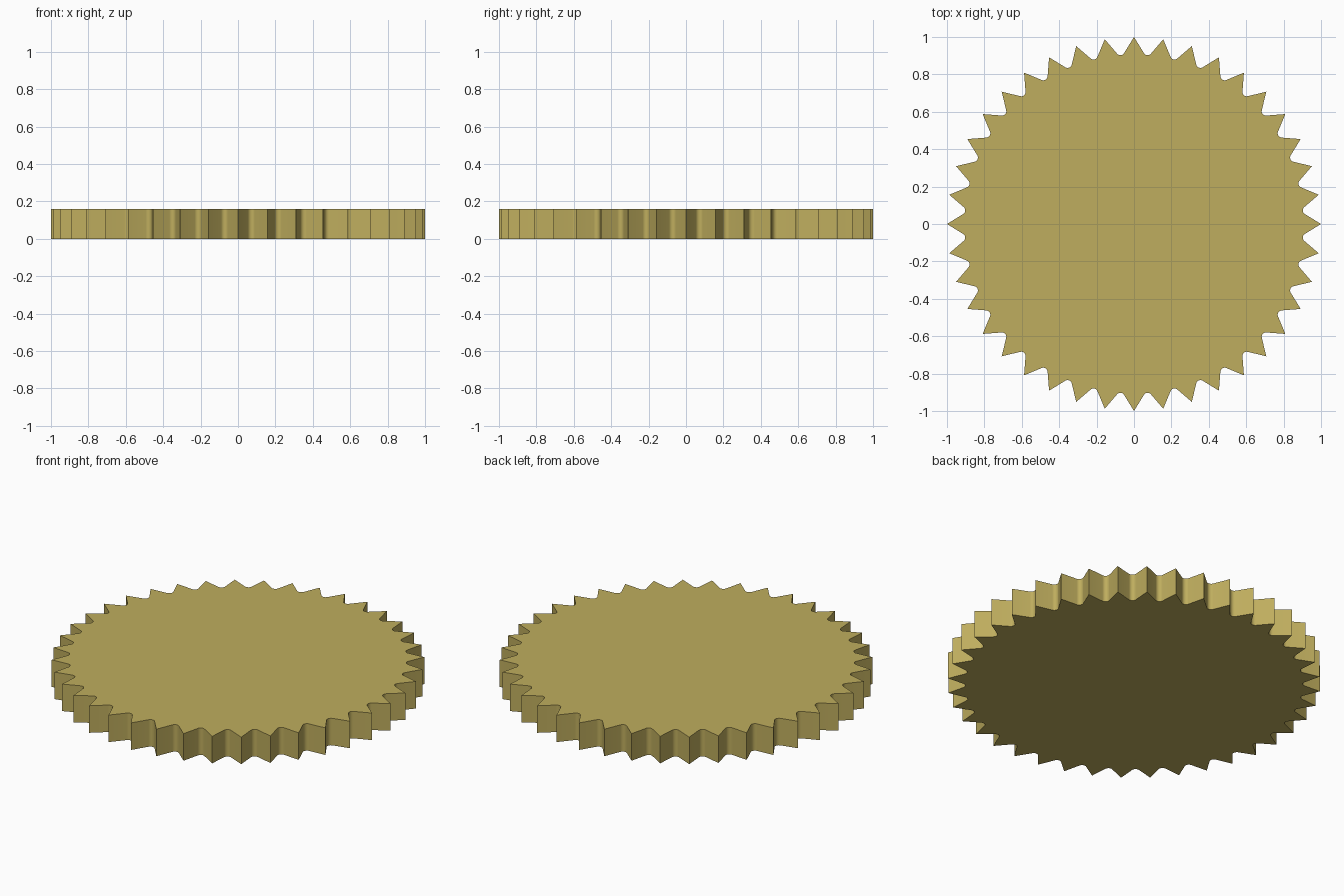
import bpy, bmesh, math

if "Cube" in bpy.data.objects:
    bpy.data.objects.remove(bpy.data.objects["Cube"])

TEETH, TIP_R, HEIGHT = 40, 1.0, 0.16
HALF = math.radians(36)      # half opening angle of each V notch
FILLET = 0.023               # rounding at the notch bottom
STEPS = 8

pitch = 2 * math.pi / TEETH
apex = TIP_R * math.cos(pitch / 2) - TIP_R * math.sin(pitch / 2) / math.tan(HALF)
centre = apex + FILLET / math.sin(HALF)

# Outline: sharp tip, then rounded notch, repeated around the disc
outline = []
for i in range(TEETH):
    a = i * pitch
    outline.append((TIP_R * math.cos(a), TIP_R * math.sin(a)))
    m = a + pitch / 2
    span = math.pi / 2 - HALF
    for k in range(STEPS + 1):
        t = -span + 2 * span * k / STEPS
        r = centre - FILLET * math.cos(t)
        s = FILLET * math.sin(t)
        outline.append((r * math.cos(m) - s * math.sin(m),
                        r * math.sin(m) + s * math.cos(m)))

# Extrude the outline into a solid toothed disc
bm = bmesh.new()
base = bm.faces.new([bm.verts.new((x, y, 0)) for x, y in outline])
ext = bmesh.ops.extrude_face_region(bm, geom=[base], use_keep_orig=True)
for v in ext["geom"]:
    if isinstance(v, bmesh.types.BMVert):
        v.co.z = HEIGHT
bmesh.ops.recalc_face_normals(bm, faces=bm.faces[:])
mesh = bpy.data.meshes.new("toothed_disc")
bm.to_mesh(mesh)
bm.free()

disc = bpy.data.objects.new("toothed_disc", mesh)
bpy.context.collection.objects.link(disc)

mat = bpy.data.materials.new("brass yellow")
mat.diffuse_color = (0.52, 0.42, 0.112, 1)
mat.use_nodes = True
mat.node_tree.nodes["Principled BSDF"].inputs["Base Color"].default_value = mat.diffuse_color
mesh.materials.append(mat)

# Smooth notches, crisp tips and rims
bpy.context.view_layer.objects.active = disc
disc.select_set(True)
bpy.ops.object.shade_smooth_by_angle(angle=math.radians(30))
